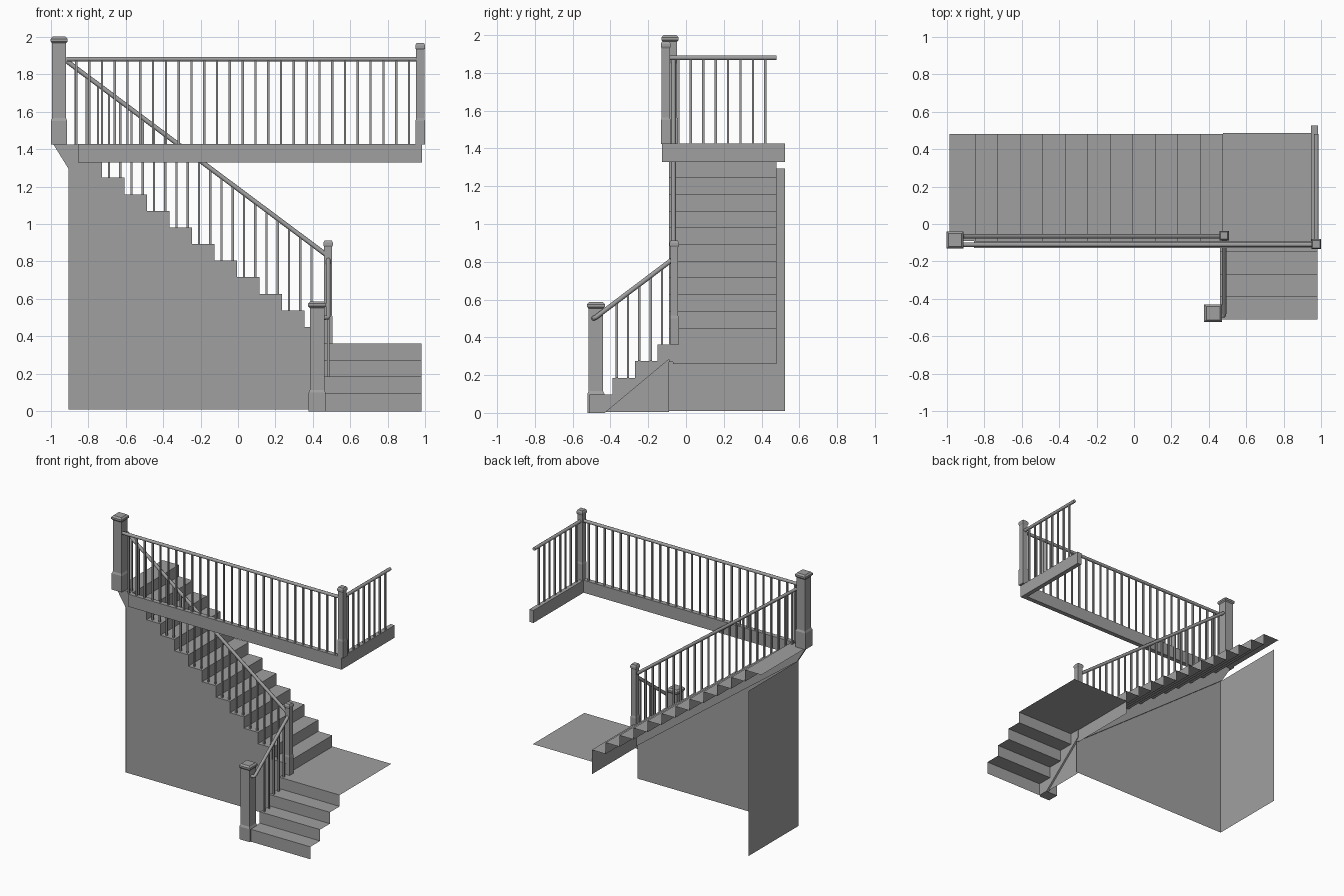
import bpy, bmesh
from mathutils import Vector

if "Cube" in bpy.data.objects:
    bpy.data.objects.remove(bpy.data.objects["Cube"])

grey = bpy.data.materials.new("warm_grey")
grey.use_nodes = True
GREY = (0.35, 0.35, 0.35, 1)
grey.diffuse_color = GREY
grey.node_tree.nodes["Principled BSDF"].inputs["Base Color"].default_value = GREY

RISE, RUN = 0.0885, 0.12      # step size
LAND = 0.362                  # landing height
FOOT = 0.475                  # x of the first upper riser
DECK = LAND + 12 * RISE       # upper floor height
LOW = -0.51                   # y of the first lower riser


def finish(name, bm):
    bmesh.ops.recalc_face_normals(bm, faces=bm.faces)
    mesh = bpy.data.meshes.new(name)
    bm.to_mesh(mesh)
    bm.free()
    mesh.materials.append(grey)
    obj = bpy.data.objects.new(name, mesh)
    bpy.context.collection.objects.link(obj)
    return obj


def place(axis, u, z, depth):
    return (u, depth, z) if axis == 'y' else (depth, u, z)


def sheet(name, profile, axis, lo, hi):
    """Open profile swept along an axis into a thin surface."""
    bm = bmesh.new()
    rows = [[bm.verts.new(place(axis, u, z, d)) for u, z in profile] for d in (lo, hi)]
    for i in range(len(profile) - 1):
        bm.faces.new((rows[0][i], rows[0][i + 1], rows[1][i + 1], rows[1][i]))
    return finish(name, bm)


def board(name, outline, axis, lo, hi):
    """Closed outline extruded along an axis."""
    bm = bmesh.new()
    face = bm.faces.new([bm.verts.new(place(axis, u, z, lo)) for u, z in outline])
    if hi != lo:
        out = bmesh.ops.extrude_face_region(bm, geom=[face])
        verts = [g for g in out["geom"] if isinstance(g, bmesh.types.BMVert)]
        shift = Vector(place(axis, 0, 0, hi - lo))
        bmesh.ops.translate(bm, verts=verts, vec=shift)
        if face.is_valid is False or len(bm.faces) == len(outline) + 1:
            bm.faces.new([v for v in bm.verts if v not in verts])
    return finish(name, bm)


def newel(name, x, y, rings):
    """Square post from (half width, height) rings."""
    bm = bmesh.new()
    loops = [[bm.verts.new((x + sx * w, y + sy * w, z))
              for sx, sy in ((-1, -1), (1, -1), (1, 1), (-1, 1))] for w, z in rings]
    for a, b in zip(loops, loops[1:]):
        for i in range(4):
            j = (i + 1) % 4
            bm.faces.new((a[i], a[j], b[j], b[i]))
    bm.faces.new(loops[0])
    bm.faces.new(loops[-1])
    return finish(name, bm)


def post_rings(w, base, plinth, top):
    return [(w, base), (w, plinth), (w * 0.86, plinth + 0.015), (w * 0.86, top - 0.035),
            (w * 1.05, top - 0.026), (w * 1.05, top - 0.012), (w * 0.8, top)]


def rail(name, points, radius=0.0125):
    curve = bpy.data.curves.new(name, 'CURVE')
    curve.dimensions = '3D'
    curve.bevel_depth = radius
    curve.bevel_resolution = 2
    curve.use_fill_caps = True
    spline = curve.splines.new('POLY')
    spline.points.add(len(points) - 1)
    for p, co in zip(spline.points, points):
        p.co = (*co, 1)
    curve.materials.append(grey)
    obj = bpy.data.objects.new(name, curve)
    bpy.context.collection.objects.link(obj)


def balusters(name, rods, half=0.006):
    """Square rods given as (x, y, bottom, top)."""
    bm = bmesh.new()
    for x, y, z0, z1 in rods:
        cube = bmesh.ops.create_cube(bm, size=1)["verts"]
        bmesh.ops.scale(bm, verts=cube, vec=(2 * half, 2 * half, z1 - z0))
        bmesh.ops.translate(bm, verts=cube, vec=(x, y, (z0 + z1) / 2))
    finish(name, bm)


# Stepped profiles
upper = [(FOOT, LAND)]
for i in range(12):
    x, z = FOOT - i * RUN, LAND + (i + 1) * RISE
    upper += [(x, z), (x - RUN, z)]
upper[-1] = (-0.985, DECK)
lower = [(LOW, 0)]
for i in range(4):
    y, z = LOW + i * RUN, LAND - (3 - i) * RISE
    lower += [(y, z), (y + RUN, z)]

# Treads, risers and landing
sheet("upper_flight", [(FOOT, 0.26)] + upper, 'y', -0.07, 0.48)
sheet("lower_flight_and_landing", lower[:-1] + [(0.485, LAND)], 'x', FOOT, 0.98)

# Stringers and walls under the flights
board("upper_stringer", upper + [(-0.905, 1.295), (FOOT, 0.27)], 'y', -0.09, -0.07)
board("side_wall", [(-0.905, 0.01), (0.48, 0.01), (0.48, 0.27), (-0.905, 1.295)], 'y', -0.087, -0.087)
board("back_wall", [(-0.09, 0.01), (0.525, 0.01), (0.525, 1.295), (-0.09, 1.295)], 'x', -0.905, -0.905)
board("lower_stringer", lower[:-1] + [(-0.07, LAND), (-0.07, 0.30), (-0.43, 0)], 'x', 0.46, 0.48)
board("lower_wall", [(-0.43, 0.005), (-0.09, 0.005), (-0.09, 0.30)], 'x', 0.466, 0.466)

# Fascia boards edging the upper floor
z0, z1 = DECK - 0.095, DECK + 0.002
board("front_fascia", [(-0.855, z0), (0.98, z0), (0.98, z1), (-0.855, z1)], 'y', -0.128, -0.092)
board("side_fascia", [(-0.128, z0), (0.525, z0), (0.525, z1), (-0.128, z1)], 'x', 0.946, 0.981)

# Newel posts
newel("top_newel", -0.955, -0.085, post_rings(0.043, DECK, 1.55, 2.0))
newel("corner_newel", 0.973, -0.107, post_rings(0.025, DECK, 1.55, 1.965))
newel("landing_newel", 0.481, -0.062, post_rings(0.024, LAND, 0.5, 0.912))
newel("bottom_newel", 0.422, -0.477, post_rings(0.045, 0, 0.1, 0.587))

# Handrails
rail("front_handrail", [(-0.915, -0.11, 1.88), (0.96, -0.11, 1.88)])
rail("side_handrail", [(0.973, -0.09, 1.88), (0.973, 0.48, 1.88)])
rail("upper_flight_handrail", [(-0.915, -0.066, 1.87), (0.465, -0.066, 0.84)])
rail("lower_flight_handrail", [(0.482, -0.075, 0.81), (0.482, -0.475, 0.508),
                               (0.479, -0.488, 0.501), (0.455, -0.49, 0.5)])

# Balusters
balusters("front_balusters", [(-0.863 + i * 0.0683, -0.11, DECK, 1.88) for i in range(27)])
balusters("side_balusters", [(0.973, -0.04 + i * 0.0657, DECK, 1.88) for i in range(8)])
rods = []
for i in range(12):
    for off in (0.023, 0.083):
        x = FOOT - i * RUN - off
        if -0.9 < x < 0.45:
            rods.append((x, -0.066, LAND + (i + 1) * RISE, 0.84 + (0.465 - x) * 0.746))
balusters("upper_flight_balusters", rods)
rods = []
for i in range(4):
    for off in (0.023, 0.083):
        y = LOW + i * RUN + off
        if -0.42 < y < -0.09:
            rods.append((0.482, y, LAND - (3 - i) * RISE, 0.81 + (y + 0.075) * 0.755))
balusters("lower_flight_balusters", rods)
